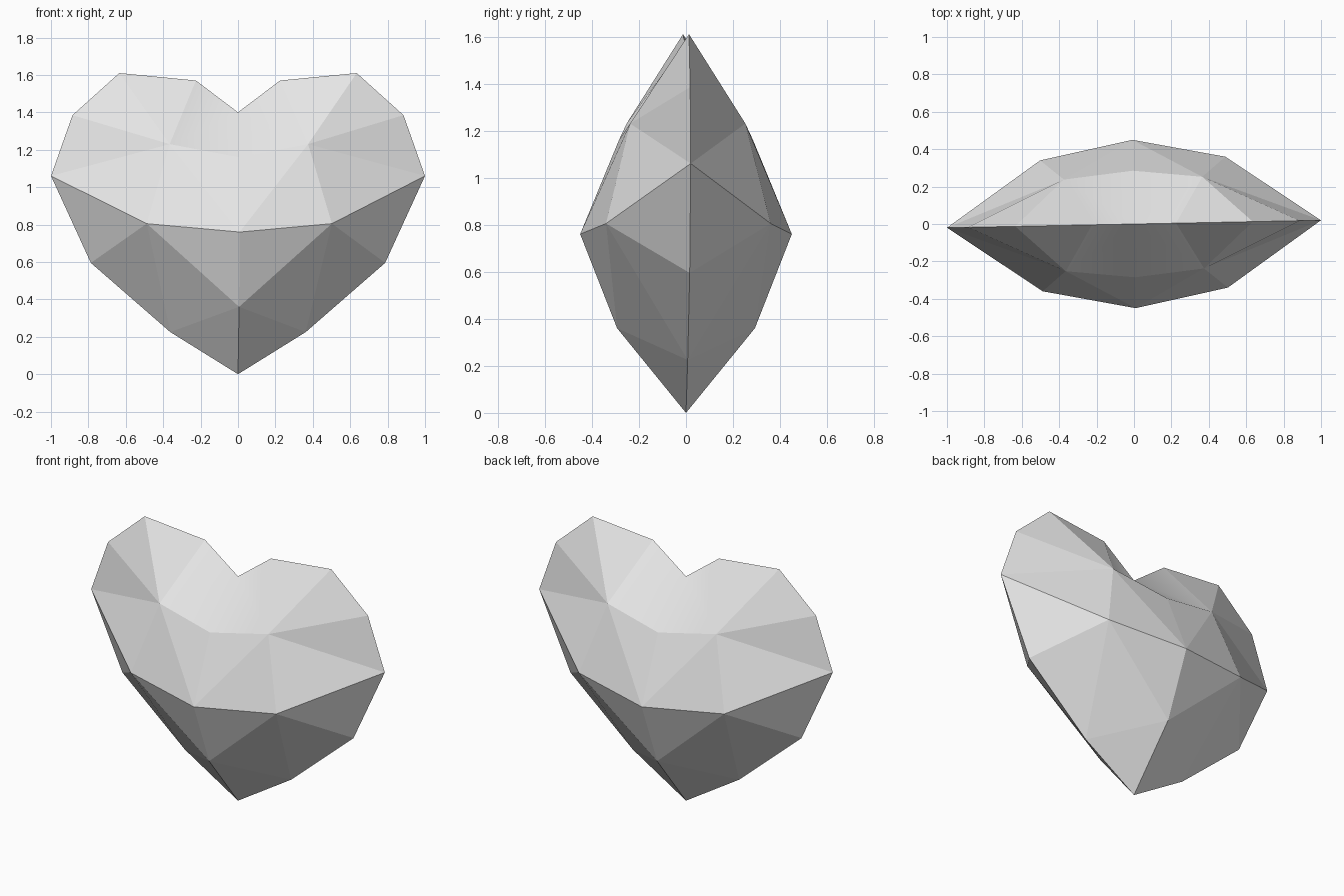
import bpy
import bmesh

cube = bpy.data.objects.get("Cube")
if cube:
    bpy.data.objects.remove(cube)

# Single stone grey
grey = bpy.data.materials.new("stone grey")
grey.use_nodes = True
colour = (0.8, 0.8, 0.8, 1)
grey.diffuse_color = colour
grey.node_tree.nodes["Principled BSDF"].inputs["Base Color"].default_value = colour

# Named corners of one quarter: outline on y = 0, then the raised front
points = {
    "cleft": (0, 0, 1.40),
    "inner_top": (0.225, 0, 1.57),
    "top": (0.635, 0, 1.61),
    "shoulder": (0.885, 0, 1.385),
    "side": (1, 0, 1.06),
    "flank": (0.787, 0, 0.595),
    "low": (0.362, 0, 0.225),
    "tip": (0, 0, 0),
    "belly": (0, -0.45, 0.76),
    "cheek": (0.495, -0.35, 0.805),
    "lobe": (0.37, -0.245, 1.23),
    "brow": (0, -0.285, 1.16),
    "chin": (0, -0.293, 0.36),
}

# Facets, counter-clockwise from the front
facets = """
cleft brow lobe inner_top
inner_top lobe top
top lobe shoulder
shoulder lobe side
lobe cheek side
belly cheek lobe
brow belly lobe
belly chin cheek
cheek flank side
cheek low flank
cheek chin low
chin tip low
"""

bm = bmesh.new()
verts = {name: bm.verts.new(co) for name, co in points.items()}
for line in facets.split("\n"):
    if line:
        face = bm.faces.new([verts[n] for n in line.split()])
        face.smooth = len(face.verts) == 4  # the cleft blends across the middle

# Keep the outline crisp between front and back
for edge in bm.edges:
    if all(abs(v.co.y) < 1e-6 for v in edge.verts):
        edge.smooth = False

mesh = bpy.data.meshes.new("faceted_heart")
bm.to_mesh(mesh)
bm.free()
mesh.materials.append(grey)

# Mirror the quarter left-right and front-back, with a slight turn
heart = bpy.data.objects.new("faceted_heart", mesh)
bpy.context.collection.objects.link(heart)
mirror = heart.modifiers.new("Mirror", 'MIRROR')
mirror.use_axis = (True, True, False)
heart.rotation_euler.z = 0.02
